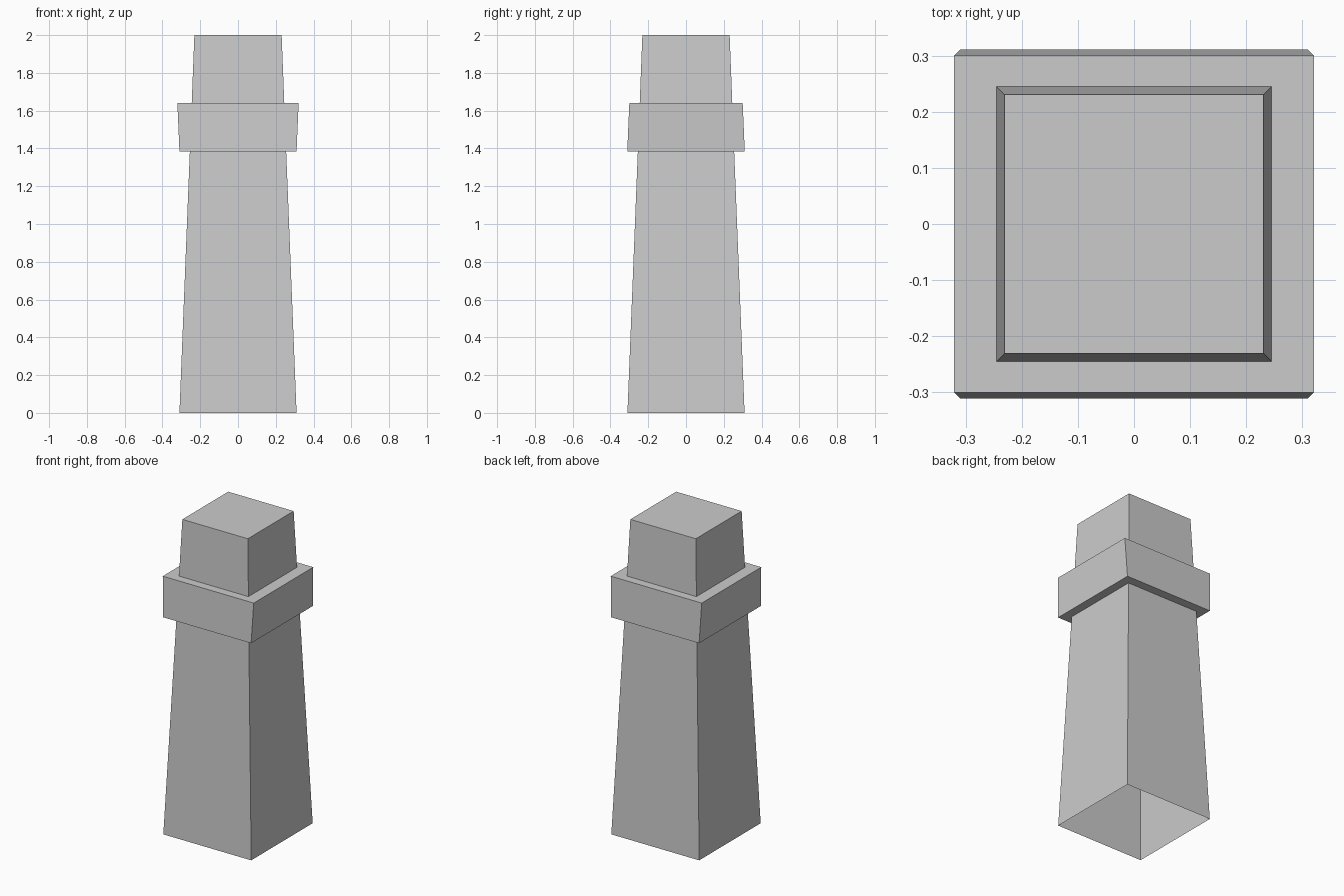
import bpy
import bmesh

if "Cube" in bpy.data.objects:
    bpy.data.objects.remove(bpy.data.objects["Cube"])

# Square sections from bottom to top: (half width x, half depth y, z)
SECTIONS = [
    (0.31, 0.31, 0.0),       # foot of the tapered shaft (open underneath)
    (0.255, 0.255, 1.385),   # shaft under the collar
    (0.31, 0.311, 1.385),    # collar bottom edge
    (0.321, 0.30, 1.64),     # collar top edge
    (0.245, 0.245, 1.64),    # shaft above the collar
    (0.231, 0.231, 2.0),     # top of the shaft
]


def add_section(bm, hx, hy, z):
    corners = ((-1, -1), (1, -1), (1, 1), (-1, 1))
    return [bm.verts.new((sx * hx, sy * hy, z)) for sx, sy in corners]


# Tapered tower with collar, one continuous shell
bm = bmesh.new()
rings = [add_section(bm, *s) for s in SECTIONS]
for low, high in zip(rings, rings[1:]):
    for i in range(4):
        j = (i + 1) % 4
        bm.faces.new((low[i], low[j], high[j], high[i]))

# Flat top
bm.faces.new(rings[-1])

mesh = bpy.data.meshes.new("collared_tower")
bm.to_mesh(mesh)
bm.free()
tower = bpy.data.objects.new("collared_tower", mesh)
bpy.context.collection.objects.link(tower)
